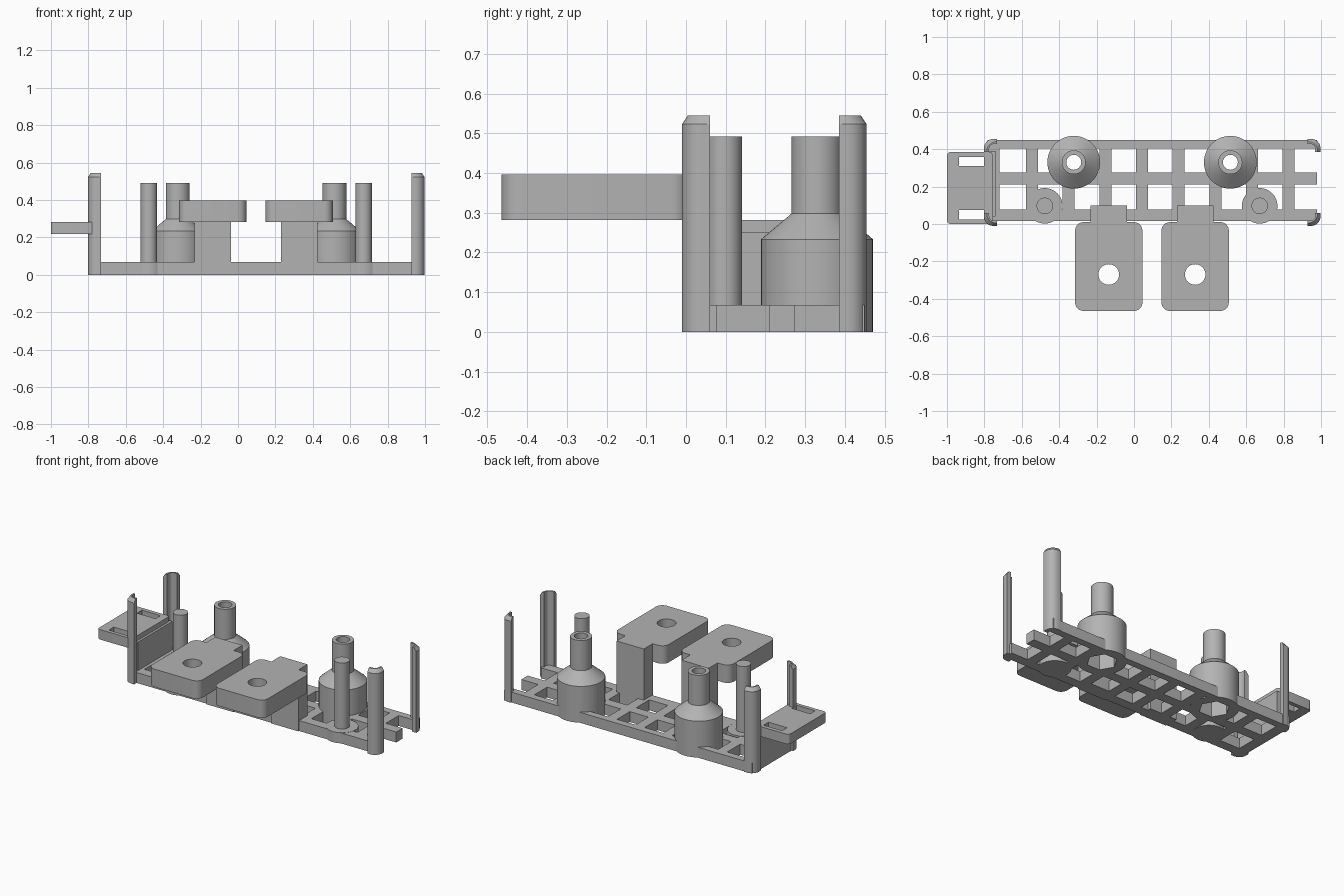
import bpy, bmesh
from math import sin, cos, pi, radians

if "Cube" in bpy.data.objects:
    bpy.data.objects.remove(bpy.data.objects["Cube"])

grey = bpy.data.materials.new("plain grey")
grey.use_nodes = True
grey.diffuse_color = (0.45, 0.45, 0.45, 1)
grey.node_tree.nodes["Principled BSDF"].inputs["Base Color"].default_value = (0.45, 0.45, 0.45, 1)


def finish(name, bm):
    """Turn a bmesh into a grey object."""
    bmesh.ops.recalc_face_normals(bm, faces=bm.faces)
    mesh = bpy.data.meshes.new(name)
    bm.to_mesh(mesh)
    bm.free()
    mesh.materials.append(grey)
    obj = bpy.data.objects.new(name, mesh)
    bpy.context.collection.objects.link(obj)
    return obj


def activate(obj):
    bpy.ops.object.select_all(action='DESELECT')
    obj.select_set(True)
    bpy.context.view_layer.objects.active = obj


def smooth(obj):
    activate(obj)
    bpy.ops.object.shade_smooth_by_angle(angle=radians(30))


def loft(name, rings):
    """Skin a stack of equal point rings and cap both ends."""
    bm = bmesh.new()
    loops = [[bm.verts.new(p) for p in ring] for ring in rings]
    n = len(loops[0])
    for a, b in zip(loops, loops[1:]):
        for i in range(n):
            j = (i + 1) % n
            bm.faces.new((a[i], a[j], b[j], b[i]))
    bm.faces.new(loops[0][::-1])
    bm.faces.new(loops[-1])
    return finish(name, bm)


def turned(name, x, y, profile, sides=48):
    """Round part from (radius, height) pairs."""
    return loft(name, [[(x + r * cos(2 * pi * i / sides), y + r * sin(2 * pi * i / sides), z)
                        for i in range(sides)] for r, z in profile])


def box(name, x0, x1, y0, y1, z0, z1, corner=0):
    """Box with optional rounded upright edges."""
    bm = bmesh.new()
    bmesh.ops.create_cube(bm, size=1)
    for v in bm.verts:
        v.co = (x1 if v.co.x > 0 else x0, y1 if v.co.y > 0 else y0, z1 if v.co.z > 0 else z0)
    if corner:
        upright = [e for e in bm.edges if abs(e.verts[0].co.z - e.verts[1].co.z) > 0.001]
        bmesh.ops.bevel(bm, geom=upright, offset=corner, segments=6, profile=0.5, affect='EDGES')
    return finish(name, bm)


def cut(targets, cutter):
    """Subtract the cutter from each target, then drop it."""
    cutter.hide_render = True
    for obj in targets:
        mod = obj.modifiers.new("cut", 'BOOLEAN')
        mod.operation = 'DIFFERENCE'
        mod.solver = 'EXACT'
        mod.object = cutter
        activate(obj)
        bpy.ops.object.modifier_apply(modifier=mod.name)
    bpy.data.objects.remove(cutter)


BASE = 0.067

# Lattice base: three long rails joined by evenly spaced crossbars, open at +x
bars = [-0.752] + [-0.545 + 0.196 * i for i in range(8)]
xs = [edge for c in bars for edge in (c - 0.032, c + 0.032)] + [0.978]
ys = [0.015, 0.078, 0.21, 0.275, 0.405, 0.45]
bm = bmesh.new()
grid = [[bm.verts.new((x, y, 0)) for y in ys] for x in xs]
for i in range(len(xs) - 1):
    for j in range(len(ys) - 1):
        if i % 2 == 0 or j % 2 == 0:
            bm.faces.new((grid[i][j], grid[i + 1][j], grid[i + 1][j + 1], grid[i][j + 1]))
solid = bmesh.ops.extrude_face_region(bm, geom=bm.faces[:])
for v in solid["geom"]:
    if isinstance(v, bmesh.types.BMVert):
        v.co.z = BASE
bm.verts.ensure_lookup_table()
bmesh.ops.recalc_face_normals(bm, faces=bm.faces)
bmesh.ops.dissolve_limit(bm, angle_limit=0.01, verts=bm.verts, edges=bm.edges)
base = finish("lattice_base", bm)

# Stepped hollow bosses with a hexagonal pocket underneath
for side, x in (("right", -0.322), ("left", 0.515)):
    y = 0.33
    boss = turned(side + "_boss", x, y, [(0.141, 0), (0.141, 0.233), (0.064, 0.298), (0.064, 0.492)])
    cut([boss, base], turned("pocket_cutter", x, y, [(0.09, -0.1), (0.09, 0.12)], 6))
    cut([boss], turned("bore_cutter", x, y, [(0.04, 0.05), (0.04, 0.6)], 32))
    smooth(boss)

# Slim pins on round feet
for side, x in (("right", -0.477), ("left", 0.672)):
    smooth(turned(side + "_pin_foot", x, 0.097, [(0.095, 0), (0.095, BASE + 0.001)]))
    smooth(turned(side + "_pin", x, 0.097, [(0.044, 0.03), (0.044, 0.492)], 32))

# Overhanging pads with a screw hole, tongue and support column
for side, x in (("right", -0.135), ("left", 0.327)):
    pad = box(side + "_pad", x - 0.18, x + 0.18, -0.465, 0.01, 0.281, 0.396, 0.045)
    cut([pad], turned("pad_hole_cutter", x, -0.27, [(0.055, 0.2), (0.055, 0.5)], 32))
    smooth(pad)
    box(side + "_pad_column", x - 0.097, x + 0.097, 0.008, 0.1, 0, 0.396)

# Side tab with two slots, carried on an end wall
tab = box("side_tab", -1, -0.755, 0, 0.385, 0.218, 0.282, 0.02)
for y0 in (0.024, 0.309):
    cut([tab], box("slot_cutter", -0.935, -0.803, y0, y0 + 0.05, 0.1, 0.4))
smooth(tab)
box("end_wall", -0.79, -0.74, 0.04, 0.39, 0, 0.25)


# Corner posts: angle section, rounded outside, tapered at the top
def post_ring(cx, cy, sx, sy, z, taper):
    size, wall, rad = 0.07, 0.028, 0.05
    o = size - taper
    arc = [k * pi / 16 for k in range(9)]
    pts = [(o, 0)]
    pts += [(o - rad + rad * cos(a), o - rad + rad * sin(a)) for a in arc]
    pts += [(0, o)]
    inner = size - wall
    r = 0.022
    pts += [(0, inner)]
    pts += [(inner - r + r * cos(a), inner - r + r * sin(a)) for a in reversed(arc)]
    pts += [(inner, 0)]
    return [(cx + sx * u, cy + sy * v, z) for u, v in pts]


for end, cx, sx in (("right", -0.732, -1), ("left", 0.927, 1)):
    for face, cy, sy in (("front", 0.06, -1), ("back", 0.385, 1)):
        smooth(loft(f"{face}_{end}_post", [post_ring(cx, cy, sx, sy, z, t)
                                          for z, t in ((0, 0), (0.523, 0), (0.545, 0.015))]))
